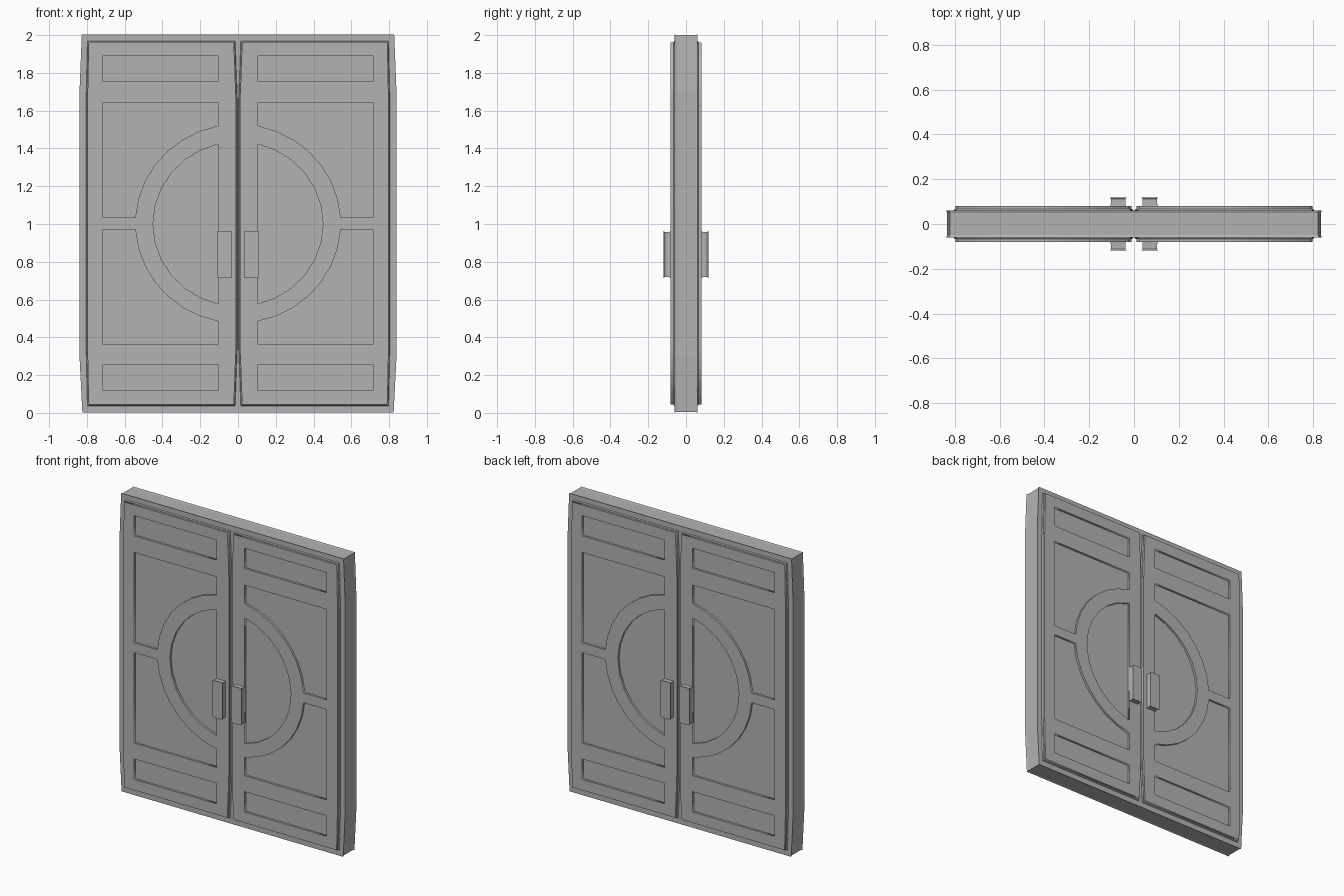
import bpy, bmesh, math
from mathutils import Matrix, Vector

cube = bpy.data.objects.get("Cube")
if cube:
    bpy.data.objects.remove(cube)

GREY = (0.45, 0.45, 0.45, 1)
mat = bpy.data.materials.new("plain grey")
mat.use_nodes = True
mat.diffuse_color = GREY
bsdf = mat.node_tree.nodes["Principled BSDF"]
bsdf.inputs["Base Color"].default_value = GREY

CENTRE = 1.0      # height of the round motif
FACE = 0.081      # front surface of the leaves
FLOOR = 0.067     # floor of the sunk panels
CORE = 0.06       # half thickness of the slab


def finish(name, bm):
    bmesh.ops.remove_doubles(bm, verts=bm.verts, dist=0.0001)
    bmesh.ops.recalc_face_normals(bm, faces=bm.faces)
    mesh = bpy.data.meshes.new(name)
    bm.to_mesh(mesh)
    bm.free()
    mesh.materials.append(mat)
    obj = bpy.data.objects.new(name, mesh)
    bpy.context.collection.objects.link(obj)
    return obj


def loft(name, rings, xform=Matrix()):
    """Join matching closed rings of points and cap both ends."""
    bm = bmesh.new()
    loops = [[bm.verts.new(xform @ Vector(p)) for p in ring] for ring in rings]
    n = len(loops[0])
    for a, b in zip(loops, loops[1:]):
        for i in range(n):
            j = (i + 1) % n
            bm.faces.new((a[i], a[j], b[j], b[i]))
    bm.faces.new(loops[0])
    bm.faces.new(loops[-1])
    return finish(name, bm)


def at_depth(outline, y, grow=0.0):
    """Place an (x, z) outline at depth y, grown about its middle."""
    mx = (min(p[0] for p in outline) + max(p[0] for p in outline)) / 2
    mz = (min(p[1] for p in outline) + max(p[1] for p in outline)) / 2
    return [(x + math.copysign(grow, x - mx), y, z + math.copysign(grow, z - mz))
            for x, z in outline]


def rect(x0, x1, z0, z1):
    return [(x0, z0), (x1, z0), (x1, z1), (x0, z1)]


def arc(rx, rz, start, end, steps):
    return [(rx * math.cos(a), CENTRE + rz * math.sin(a))
            for a in (start + (end - start) * i / steps for i in range(steps + 1))]


def perforated_plate(name, outlines, y0, y1, xform):
    """Extrude an outline with holes between two depths."""
    curve = bpy.data.curves.new(name, 'CURVE')
    curve.dimensions = '2D'
    curve.fill_mode = 'BOTH'
    curve.extrude = (y1 - y0) / 2
    for pts in outlines:
        spline = curve.splines.new('POLY')
        spline.points.add(len(pts) - 1)
        for p, (x, z) in zip(spline.points, pts):
            p.co = (x, z, 0, 1)
        spline.use_cyclic_u = True
    temp = bpy.data.objects.new(name, curve)
    bpy.context.collection.objects.link(temp)
    graph = bpy.context.evaluated_depsgraph_get()
    mesh = bpy.data.meshes.new_from_object(temp.evaluated_get(graph))
    bpy.data.objects.remove(temp)
    bm = bmesh.new()
    bm.from_mesh(mesh)
    bpy.data.meshes.remove(mesh)
    stand = Matrix.Translation((0, -(y0 + y1) / 2, 0)) @ Matrix.Rotation(math.pi / 2, 4, 'X')
    bmesh.ops.transform(bm, matrix=xform @ stand, verts=bm.verts)
    return finish(name, bm)


# Slab behind both leaves, its sides slightly bowed
half = [(0.82, 0.005), (0.835, 0.3), (0.835, 1.7), (0.823, 2.0)]
slab = half + [(-x, z) for x, z in reversed(half)]
loft("door_slab", [at_depth(slab, -CORE, -0.004), at_depth(slab, -CORE + 0.01),
                   at_depth(slab, CORE - 0.01), at_depth(slab, CORE, -0.004)])

# Outline of one leaf and its sunk panels
leaf = [(0.022, 0.045), (0.79, 0.045), (0.797, 0.35), (0.797, 1.65),
        (0.79, 1.962), (0.022, 1.962), (0.011, 1.65), (0.011, 0.35)]
IN, OUT = 0.105, 0.715
ring_start, ring_end = math.asin(0.035 / 0.53), math.acos(IN / 0.545)
upper = [(IN, 1.643), (OUT, 1.643), (OUT, 1.035)] + arc(0.545, 0.53, ring_start, ring_end, 7)
lower = [(x, 2 * CENTRE + 0.005 - z) for x, z in upper]
disc_end = math.acos(IN / 0.45)
disc = arc(0.45, 0.435, -disc_end, disc_end, 12)
holes = [rect(IN, OUT, 0.118, 0.255), rect(IN, OUT, 1.755, 1.89), upper, lower, disc]

# Handle, tapering away from the door
grip = rect(0.042, 0.1, 0.722, 0.955)
grip_rings = [at_depth(grip, -FLOOR, 0.006), at_depth(grip, -FACE - 0.006, 0.004),
              at_depth(grip, -0.112, -0.003), at_depth(grip, -0.118, -0.008)]

# Repeat the leaf on both sides and both faces
for face, fy in (("front", 1), ("back", -1)):
    for side, sx in (("left", 1), ("right", -1)):
        flip = Matrix.Diagonal((sx, fy, 1, 1))
        tag = f"{face}_{side}"
        loft(f"{tag}_leaf_backing",
             [at_depth(leaf, -CORE + 0.01, 0.009), at_depth(leaf, -CORE - 0.002, 0.007),
              at_depth(leaf, -FLOOR, 0.003)], flip)
        perforated_plate(f"{tag}_leaf_frame", [leaf] + holes, CORE, FACE, flip)
        loft(f"{tag}_handle", grip_rings, flip)
